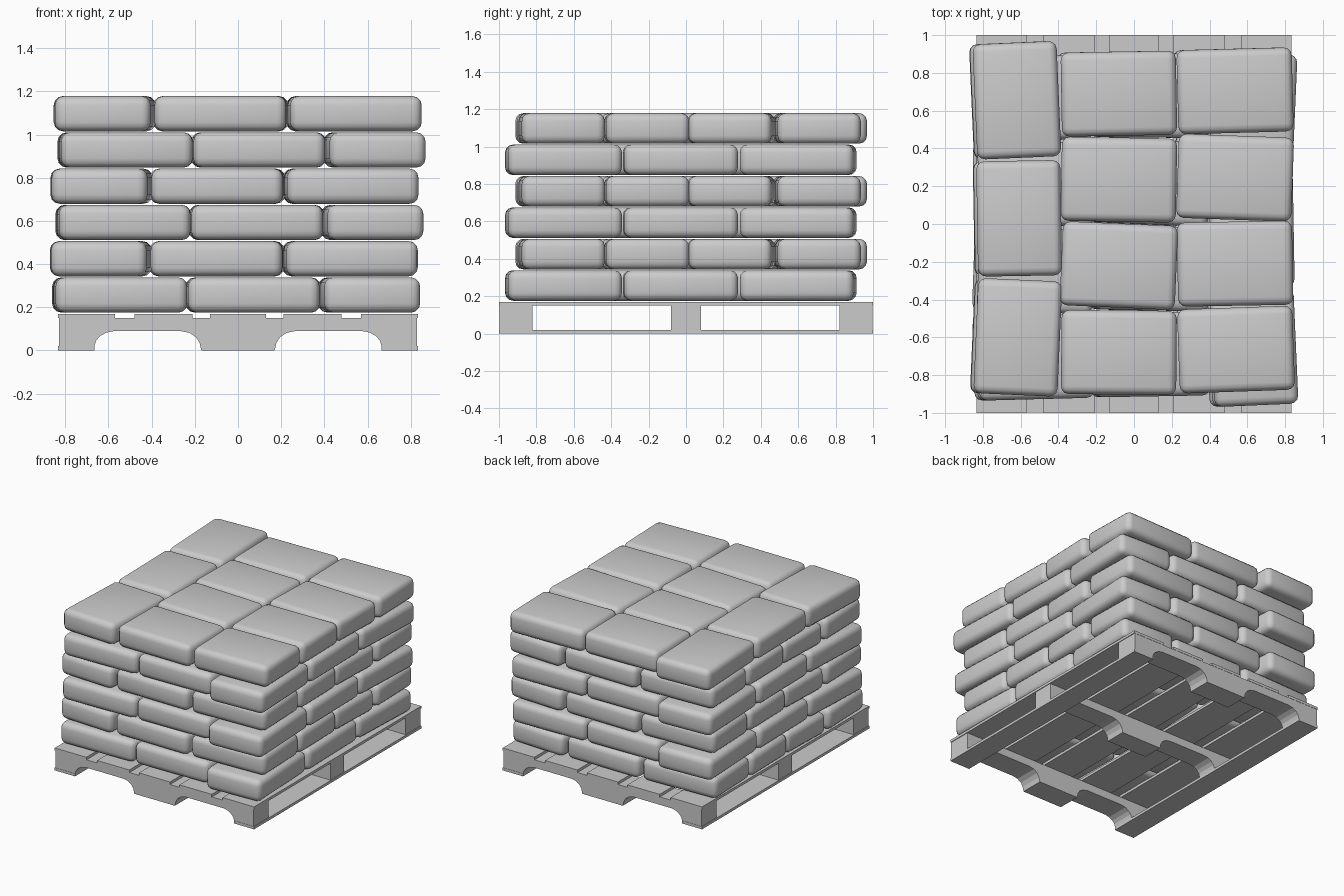
import bpy, bmesh
from math import radians, pi
from mathutils import Matrix

if "Cube" in bpy.data.objects:
    bpy.data.objects.remove(bpy.data.objects["Cube"])


def finish(bm, name):
    bmesh.ops.recalc_face_normals(bm, faces=bm.faces)
    mesh = bpy.data.meshes.new(name)
    bm.to_mesh(mesh)
    bm.free()
    ob = bpy.data.objects.new(name, mesh)
    bpy.context.collection.objects.link(ob)
    return ob


def box(name, x0, x1, y0, y1, z0, z1):
    bm = bmesh.new()
    m = Matrix.Translation(((x0 + x1) / 2, (y0 + y1) / 2, (z0 + z1) / 2))
    m = m @ Matrix.Diagonal((x1 - x0, y1 - y0, z1 - z0, 1))
    bmesh.ops.create_cube(bm, size=1, matrix=m)
    return finish(bm, name)


# Pallet deck boards and the two bottom end boards, running along y
for x0, x1 in [(-0.835, -0.57), (-0.48, -0.21), (-0.13, 0.13), (0.21, 0.48), (0.57, 0.835)]:
    box("deck_board", x0, x1, -1, 1, 0.15, 0.17)
for s in (-1, 1):
    box("bottom_board", *sorted((s * 0.835, s * 0.665)), -1, 1, 0, 0.02)

# Notched stringers: half profile mirrored in x, extruded along y
half = [(0.17, 0), (0.178, 0.035), (0.195, 0.062), (0.225, 0.082), (0.265, 0.09),
        (0.575, 0.09), (0.61, 0.083), (0.64, 0.066), (0.658, 0.045), (0.665, 0.02),
        (0.83, 0.02), (0.83, 0.15)]
profile = half + [(-x, z) for x, z in reversed(half)]
for name, y0, y1 in [("front_stringer", -0.998, -0.82), ("middle_stringer", -0.08, 0.08),
                     ("back_stringer", 0.82, 0.998)]:
    bm = bmesh.new()
    face = bm.faces.new([bm.verts.new((x, y0, z)) for x, z in profile])
    ext = bmesh.ops.extrude_face_region(bm, geom=[face])["geom"]
    bmesh.ops.translate(bm, vec=(0, y1 - y0, 0),
                        verts=[v for v in ext if isinstance(v, bmesh.types.BMVert)])
    finish(bm, name)

# One rounded sack, its mesh shared by the whole stack
bm = bmesh.new()
bmesh.ops.create_cube(bm, size=1, matrix=Matrix.Diagonal((0.61, 0.445, 0.163, 1)))
bmesh.ops.bevel(bm, geom=bm.edges[:], offset=0.042, segments=3, profile=0.5, affect='EDGES')
sack = finish(bm, "sack")
bpy.context.view_layer.objects.active = sack
sack.select_set(True)
bpy.ops.object.shade_smooth_by_angle(angle=radians(30))

# Layer layout: x, y, turn in degrees; every other layer is turned half round
layout = [(-0.62, 0.655, 92.5), (-0.608, 0.03, 91), (-0.615, -0.6, 87.5),
          (-0.08, 0.69, 1), (-0.08, 0.235, -1), (-0.08, -0.22, -2.5), (-0.08, -0.68, -0.5),
          (0.535, 0.705, 1.5), (0.535, 0.245, -2), (0.535, -0.21, 1), (0.54, -0.665, 2)]
shifts = [-0.01, -0.018, 0.005, -0.015, 0.015, 0]
for i, dx in enumerate(shifts):
    s = 1 if i % 2 else -1
    for j, (x, y, turn) in enumerate(layout):
        ob = sack if i == j == 0 else sack.copy()
        if ob is not sack:
            bpy.context.collection.objects.link(ob)
        ob.name = f"sack_{i + 1}_{j + 1}"
        ob.location = (s * x + dx, s * y, 0.257 + 0.168 * i)
        ob.rotation_euler = (0, 0, radians(turn) + (0 if s > 0 else pi))
